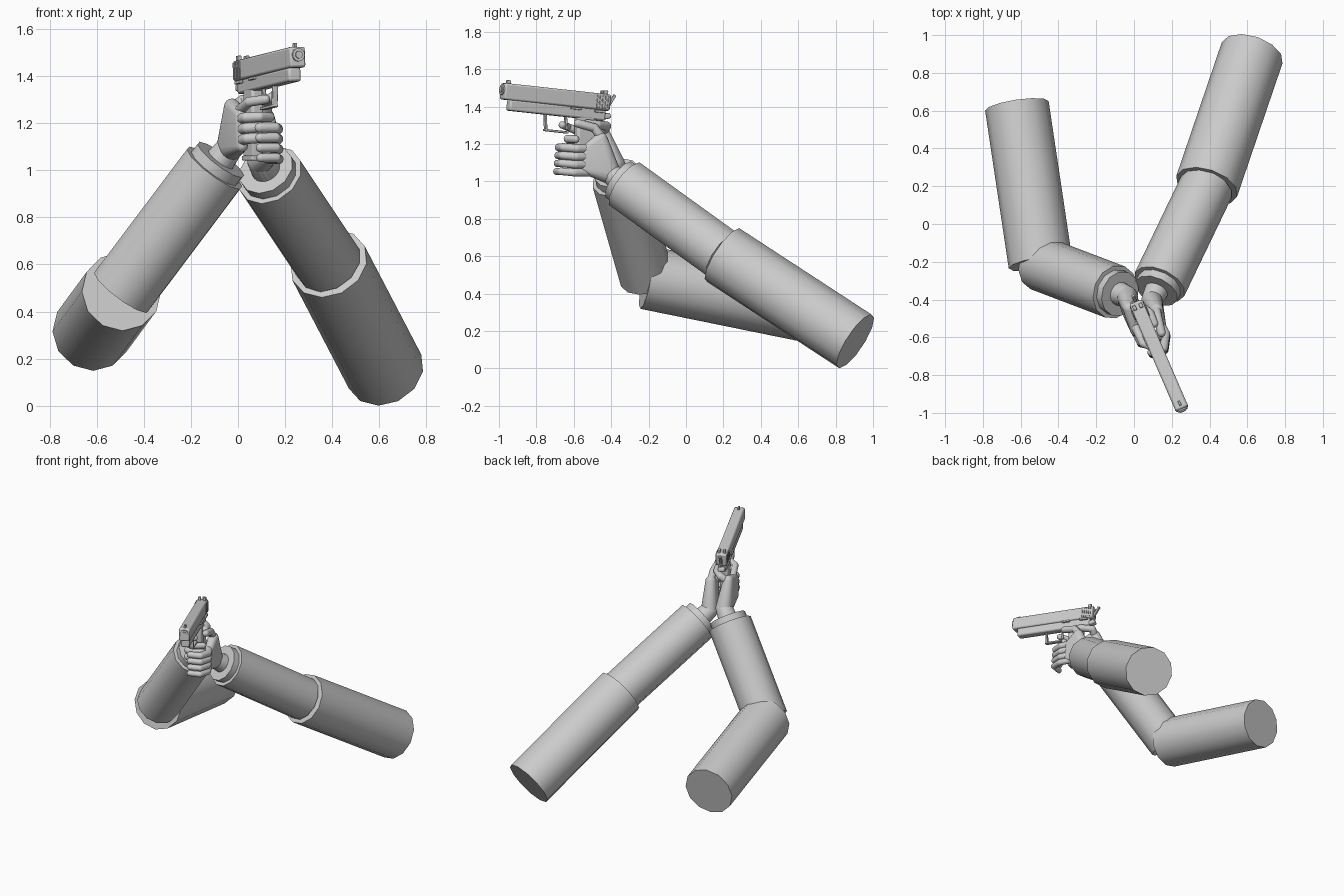
import bpy, bmesh, math
from mathutils import Matrix, Vector

cube = bpy.data.objects.get("Cube")
if cube:
    bpy.data.objects.remove(cube)

grey = bpy.data.materials.new("plain grey")
grey.use_nodes = True
grey.diffuse_color = (0.6, 0.6, 0.6, 1)
grey.node_tree.nodes["Principled BSDF"].inputs["Base Color"].default_value = (0.6, 0.6, 0.6, 1)

# Pistol frame: x across, y backwards, z up, origin at the rear of the slide
REAR = Vector((0.01, -0.415, 1.42))
back = Vector((-0.245, 0.565, -0.062)).normalized()
side = back.cross(Vector((0, 0, 1))).normalized()
up = side.cross(back)
GUN = Matrix((side, back, up)).transposed().to_4x4()
GUN.translation = REAR

# Directions of a unit ball, reused for every rounded hull
ball = bmesh.new()
bmesh.ops.create_icosphere(ball, subdivisions=3, radius=1)
BALL = [v.co.copy() for v in ball.verts]
ball.free()


def finish(name, bm, matrix=None, bevel=0, angle=40):
    bmesh.ops.recalc_face_normals(bm, faces=bm.faces)
    mesh = bpy.data.meshes.new(name)
    bm.to_mesh(mesh)
    bm.free()
    ob = bpy.data.objects.new(name, mesh)
    bpy.context.collection.objects.link(ob)
    mesh.materials.append(grey)
    if matrix:
        ob.matrix_world = matrix
    if bevel:
        mod = ob.modifiers.new("soft edges", "BEVEL")
        mod.width = bevel
        mod.segments = 2
    bpy.ops.object.select_all(action="DESELECT")
    ob.select_set(True)
    bpy.context.view_layer.objects.active = ob
    bpy.ops.object.shade_smooth_by_angle(angle=math.radians(angle))


def tube(name, a, b, r, matrix=None, sides=12):
    a, b = Vector(a), Vector(b)
    turn = (b - a).to_track_quat("Z", "Y").to_matrix().to_4x4()
    bm = bmesh.new()
    bmesh.ops.create_cone(bm, cap_ends=True, segments=sides, radius1=r, radius2=r,
                          depth=(b - a).length,
                          matrix=Matrix.Translation((a + b) / 2) @ turn)
    finish(name, bm, matrix)


def box(name, centre, size, bevel=0.004, tilt=0):
    bm = bmesh.new()
    m = (Matrix.Translation(centre) @ Matrix.Rotation(tilt, 4, "X")
         @ Matrix.Diagonal((*size, 1)))
    bmesh.ops.create_cube(bm, size=1, matrix=m)
    finish(name, bm, GUN, bevel)


def hull(bm, balls):
    verts = [bm.verts.new(Vector(p) + d * r) for p, r in balls for d in BALL]
    bmesh.ops.convex_hull(bm, input=verts)
    for v in list(bm.verts):
        if not v.link_faces:
            bm.verts.remove(v)


def finger(name, points, r):
    bm = bmesh.new()
    for i, (p, q) in enumerate(zip(points, points[1:])):
        hull(bm, [(p, r * (1 - 0.05 * i)), (q, r * (0.95 - 0.05 * i))])
    finish(name, bm, GUN, angle=60)


# Arms: upper sleeve, forearm sleeve and cuff
ARMS = {
    "left": ((0.625, 0.905, 0.145), (0.385, 0.2, 0.605), (0.135, -0.32, 0.98)),
    "right": ((-0.62, 0.625, 0.315), (-0.495, -0.21, 0.485), (-0.1, -0.36, 1.01)),
}
for who, (shoulder, elbow, wrist) in ARMS.items():
    tube(who + "_upper_sleeve", shoulder, elbow, 0.17)
    tube(who + "_forearm_sleeve", elbow, wrist, 0.145)
    along = (Vector(wrist) - Vector(elbow)).normalized()
    tube(who + "_cuff", wrist, Vector(wrist) + along * 0.045, 0.122)

# Palms, each running from the wrist to the knuckles
to_gun = GUN.inverted()
PALMS = {
    "left": [((0.085, -0.06, -0.2), 0.035), ((0.075, -0.13, -0.26), 0.028),
             ((0.07, -0.13, -0.37), 0.026), ((0.08, -0.05, -0.33), 0.035)],
    "right": [((-0.045, 0.0, -0.15), 0.034), ((-0.06, -0.12, -0.2), 0.028),
              ((-0.06, -0.12, -0.33), 0.026), ((-0.05, -0.02, -0.29), 0.04)],
}
for who, balls in PALMS.items():
    elbow, wrist = (Vector(p) for p in ARMS[who][1:])
    along = (wrist - elbow).normalized()
    start, heel = to_gun @ wrist, to_gun @ (wrist + along * 0.11)
    bm = bmesh.new()
    hull(bm, [(start, 0.068), (heel, 0.056)])
    hull(bm, [(heel, 0.056)] + balls)
    finish(who + "_palm", bm, GUN, angle=60)

# Fingers wrapped round the grip
for i in range(4):
    z = -0.265 - 0.043 * i
    r = 0.025 - 0.001 * i
    finger(f"left_finger_{i + 1}", [(0.07, -0.1, z + 0.01), (0.078, -0.19, z),
                                    (0.04, -0.255, z), (-0.03, -0.25, z)], r)
for i in range(3):
    z = -0.215 - 0.045 * i
    finger(f"right_finger_{i + 1}", [(-0.06, -0.09, z), (-0.06, -0.18, z),
                                     (-0.01, -0.212, z), (0.045, -0.19, z)], 0.024)
finger("right_index_finger", [(-0.055, -0.09, -0.18), (-0.052, -0.2, -0.15),
                              (0.0, -0.255, -0.145)], 0.022)
finger("right_thumb", [(-0.045, 0.0, -0.16), (0.005, 0.0, -0.125),
                       (0.045, -0.07, -0.125), (0.045, -0.13, -0.125)], 0.026)
finger("left_thumb", [(0.085, -0.05, -0.2), (0.075, -0.1, -0.145),
                      (0.06, -0.19, -0.13)], 0.025)

# Pistol body
box("slide", (0, -0.31, 0), (0.072, 0.62, 0.088), 0.01)
box("frame", (0, -0.3, -0.07), (0.058, 0.56, 0.06), 0.01)
box("grip", (0, -0.115, -0.23), (0.056, 0.105, 0.3), 0.012, 0.1)
box("grip_base", (0, -0.1, -0.38), (0.062, 0.11, 0.02), 0.005, 0.1)
box("beaver_tail", (0, -0.015, -0.075), (0.045, 0.06, 0.03), 0.008, 0.3)
box("hammer", (0, 0.015, 0.01), (0.018, 0.015, 0.08), 0.003, -0.5)
box("front_sight", (0, -0.59, 0.05), (0.012, 0.025, 0.024), 0.002)
for s in (-1, 1):
    box("rear_sight", (s * 0.018, -0.03, 0.05), (0.018, 0.025, 0.026), 0.002)
    for i in range(5):
        box("slide_rib", (s * 0.036, -0.015 - 0.016 * i, 0), (0.008, 0.007, 0.07), 0.001)
    box("safety_lever", (s * 0.036, -0.06, -0.052), (0.014, 0.06, 0.014), 0.002)
    box("slide_stop", (s * 0.034, -0.2, -0.05), (0.014, 0.06, 0.012), 0.002)

# Muzzle and trigger
tube("muzzle_bushing", (0, -0.6, 0.008), (0, -0.628, 0.008), 0.028, GUN, 16)
tube("muzzle", (0, -0.6, 0.008), (0, -0.634, 0.008), 0.016, GUN, 16)
box("guard_bottom", (0, -0.29, -0.182), (0.026, 0.14, 0.012), 0.003)
box("guard_front", (0, -0.355, -0.14), (0.026, 0.012, 0.09), 0.003, 0.15)
box("trigger", (0, -0.235, -0.13), (0.016, 0.014, 0.075), 0.003, 0.2)
